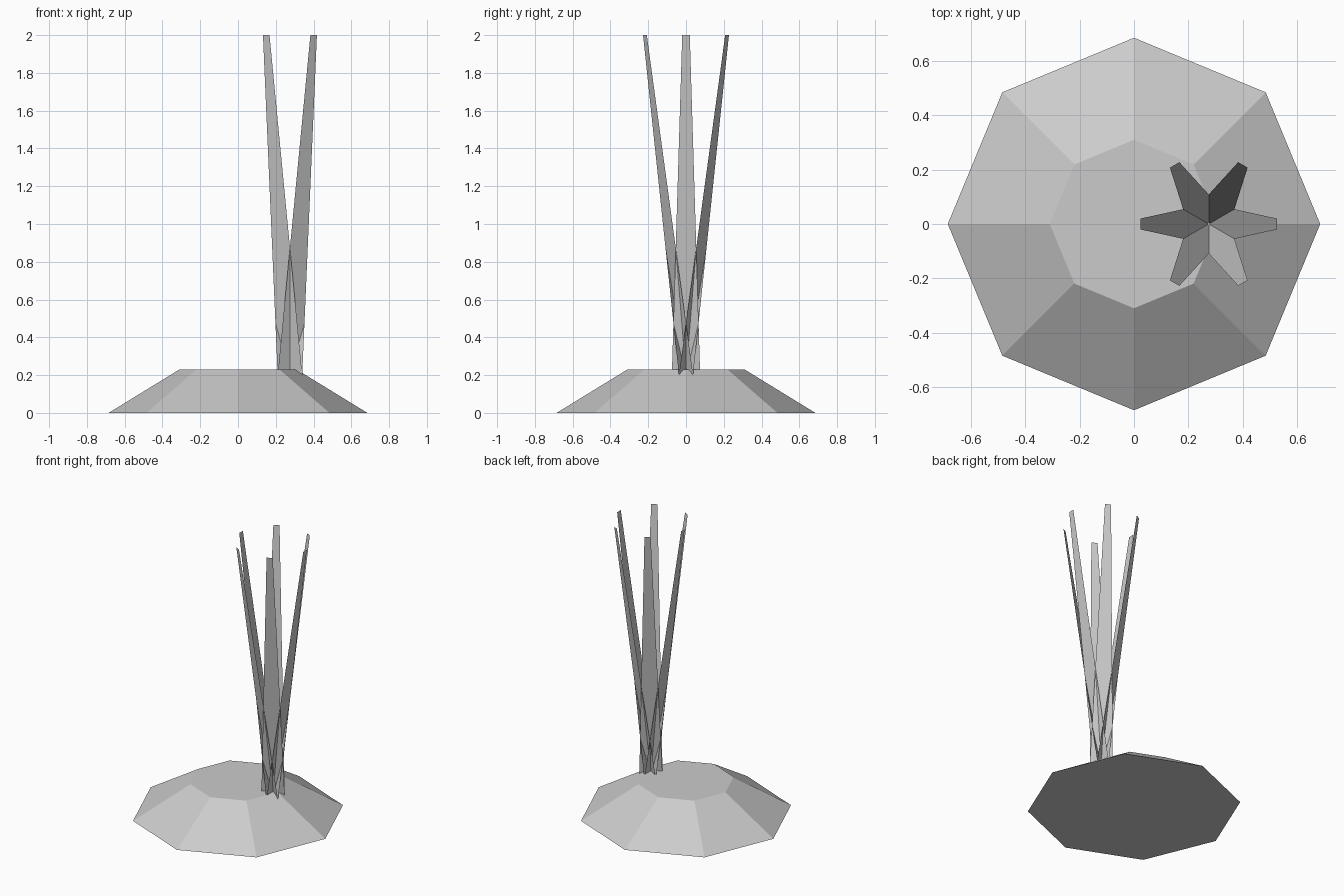
import bpy, math

if "Cube" in bpy.data.objects:
    bpy.data.objects.remove(bpy.data.objects["Cube"])

# Octagonal mound
bpy.ops.mesh.primitive_cone_add(vertices=8, radius1=0.685, radius2=0.31,
                                depth=0.23, location=(0, 0, 0.115))
mound = bpy.context.object
mound.name = "mound"
# Ensure a corner points along +x
v = mound.data.vertices[0].co
mound.rotation_euler.z = -math.atan2(v.y, v.x)


def blade(name, angle):
    """Flat tapering leaf leaning outward from the root."""
    verts = [(0, -0.075, 0), (0, 0.075, 0), (0.251, 0.02, 1.8), (0.251, -0.02, 1.8)]
    mesh = bpy.data.meshes.new(name)
    mesh.from_pydata(verts, [], [(0, 3, 2, 1)])
    ob = bpy.data.objects.new(name, mesh)
    bpy.context.collection.objects.link(ob)
    ob.location = (0.275, 0, 0.2)
    ob.rotation_euler.z = angle


# Tuft of six grass blades
for i in range(6):
    blade(f"grass_blade_{i + 1}", i * math.pi / 3)
